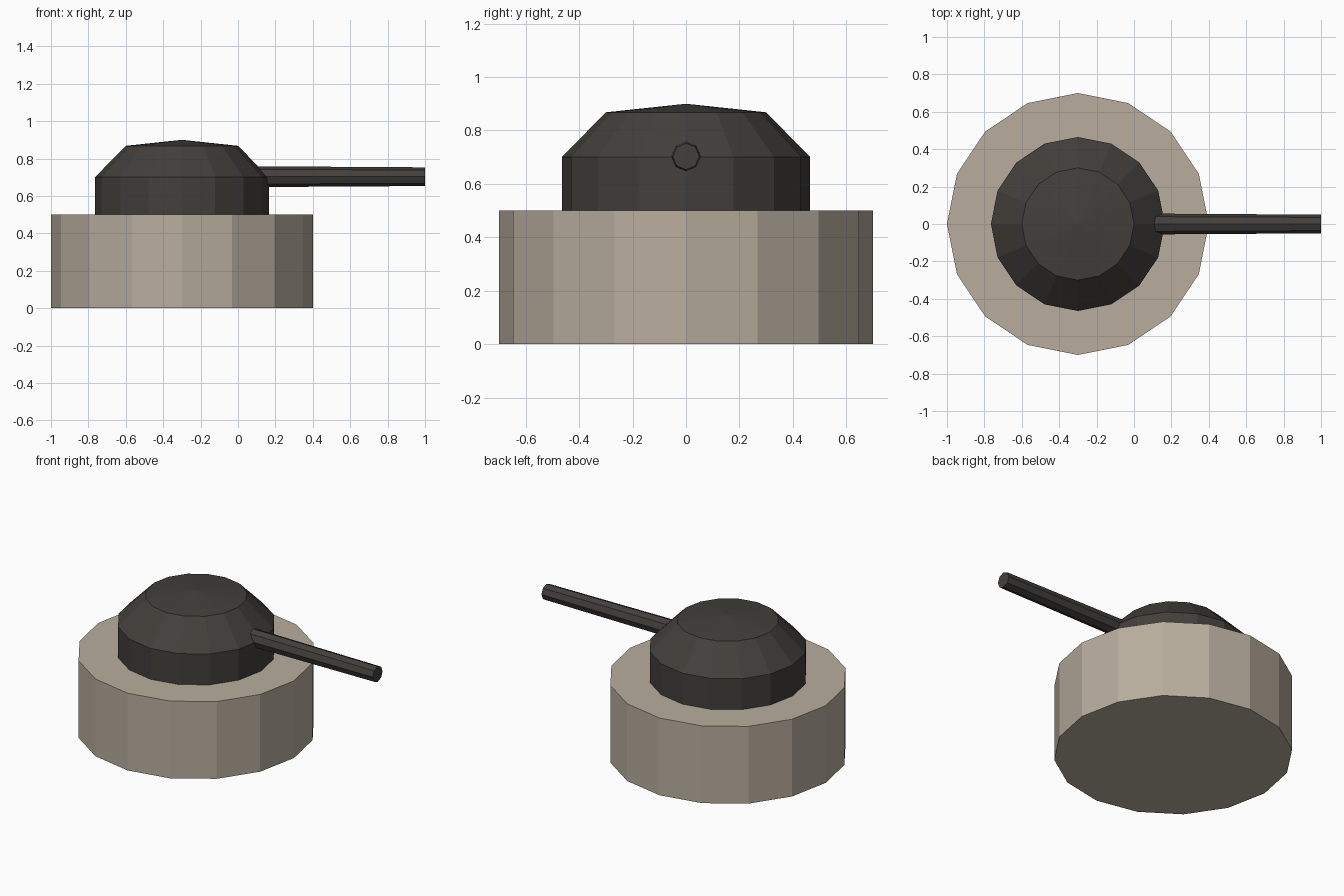
import bpy, bmesh
from math import cos, sin, tau

if "Cube" in bpy.data.objects:
    bpy.data.objects.remove(bpy.data.objects["Cube"])


def material(name, rgb):
    m = bpy.data.materials.new(name)
    m.diffuse_color = (*rgb, 1)
    m.use_nodes = True
    m.node_tree.nodes["Principled BSDF"].inputs["Base Color"].default_value = m.diffuse_color
    return m


def lathe(name, profile, sides, mat, location, rotation=(0, 0, 0)):
    """Revolve (radius, height) points about local z; radius 0 gives an apex."""
    bm = bmesh.new()
    rings = []
    for r, z in profile:
        n = sides if r > 0 else 1
        rings.append([bm.verts.new((r * cos(tau * i / sides), r * sin(tau * i / sides), z))
                      for i in range(n)])
    for a, b in zip(rings, rings[1:]):
        for i in range(sides):
            j = (i + 1) % sides
            if len(b) == 1:
                bm.faces.new((a[i], a[j], b[0]))
            else:
                bm.faces.new((a[i], a[j], b[j], b[i]))
    bm.faces.new(rings[0][::-1])
    if len(rings[-1]) > 1:
        bm.faces.new(rings[-1])
    mesh = bpy.data.meshes.new(name)
    bm.to_mesh(mesh)
    bm.free()
    mesh.materials.append(mat)
    ob = bpy.data.objects.new(name, mesh)
    ob.location = location
    ob.rotation_euler = rotation
    bpy.context.collection.objects.link(ob)
    return ob


stone = material("pale_stone", (0.48, 0.42, 0.34))
metal = material("dark_metal", (0.055, 0.05, 0.044))

# Round base drum
lathe("base", [(0.7, 0), (0.7, 0.5)], 16, stone, (-0.3, 0, 0))

# Domed turret with a shallow pointed cap
lathe("turret", [(0.465, 0.5), (0.465, 0.7), (0.3, 0.868), (0, 0.9)], 16, metal, (-0.3, 0, 0))

# Slightly tapered barrel pointing along +x
lathe("barrel", [(0.058, 0), (0.05, 1.3)], 8, metal, (-0.3, 0, 0.703), (0, tau / 4, 0))
